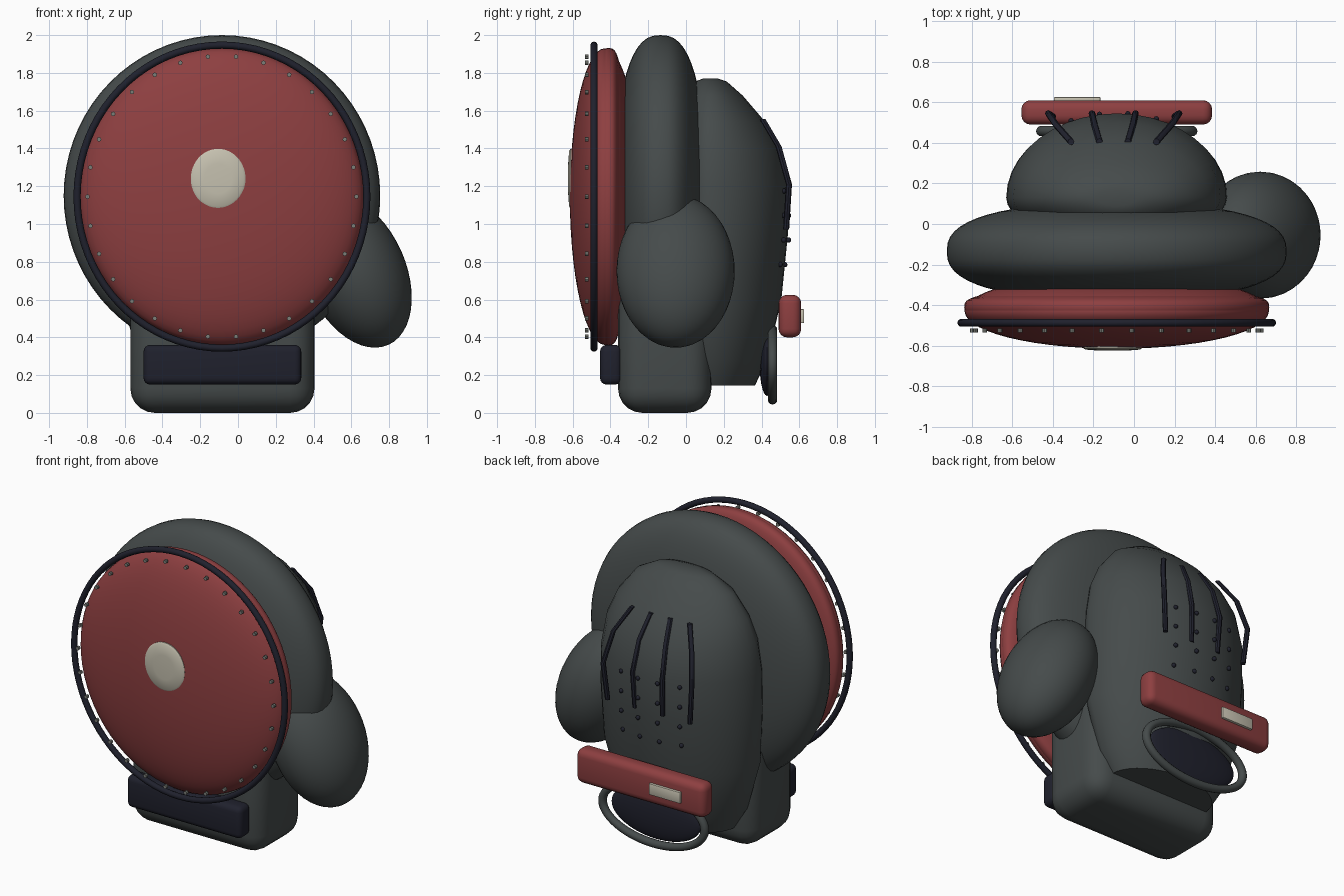
import bpy, bmesh, math
from math import sin, cos, pi, tau, radians
from mathutils import Matrix

cube = bpy.data.objects.get("Cube")
if cube:
    bpy.data.objects.remove(cube, do_unlink=True)


def material(name, rgb):
    m = bpy.data.materials.new(name)
    m.use_nodes = True
    m.diffuse_color = (*rgb, 1)
    bsdf = next(n for n in m.node_tree.nodes if n.type == 'BSDF_PRINCIPLED')
    bsdf.inputs["Base Color"].default_value = (*rgb, 1)
    return m


GREY = material("charcoal grey", (0.060, 0.070, 0.070))
RED = material("brick red", (0.27, 0.050, 0.052))
NAVY = material("dark navy", (0.014, 0.015, 0.026))
CREAM = material("cream", (0.56, 0.53, 0.43))
STEEL = material("stud grey", (0.20, 0.21, 0.19))
CX = -0.085   # middle of the main body


def finish(name, bm, mat, angle=40):
    bmesh.ops.recalc_face_normals(bm, faces=bm.faces[:])
    me = bpy.data.meshes.new(name)
    bm.to_mesh(me)
    bm.free()
    me.materials.append(mat)
    ob = bpy.data.objects.new(name, me)
    bpy.context.collection.objects.link(ob)
    bpy.ops.object.select_all(action='DESELECT')
    ob.select_set(True)
    bpy.context.view_layer.objects.active = ob
    bpy.ops.object.shade_smooth_by_angle(angle=radians(angle))
    return ob


def loft(name, rings, mat, angle=40):
    """Skin a list of equal-length rings of points and cap both ends."""
    bm = bmesh.new()
    rows = [[bm.verts.new(p) for p in ring] for ring in rings]
    n = len(rows[0])
    for a, b in zip(rows, rows[1:]):
        for i in range(n):
            j = (i + 1) % n
            bm.faces.new((a[i], a[j], b[j], b[i]))
    bm.faces.new(rows[0])
    bm.faces.new(rows[-1])
    return finish(name, bm, mat, angle)


def disc(name, x, z, rx, rz, profile, mat, n=72, angle=40):
    """Elliptical turned shape along y; profile holds (y, radius factor)."""
    rings = [[(x + rx * f * cos(tau * i / n), y, z + rz * f * sin(tau * i / n))
              for i in range(n)] for y, f in profile]
    return loft(name, rings, mat, angle)


def pillow(y, half, power, steps=28):
    """Rounded profile: a superellipse through the thickness."""
    out = []
    for k in range(steps + 1):
        t = pi * (0.006 + 0.988 * k / steps)
        c = cos(t)
        out.append((y - half * math.copysign(abs(c) ** (2 / power), c),
                    sin(t) ** (2 / power)))
    return out


def box(name, lo, hi, bevel, mat, segments=4):
    bm = bmesh.new()
    size = [b - a for a, b in zip(lo, hi)]
    mid = [(a + b) / 2 for a, b in zip(lo, hi)]
    bmesh.ops.create_cube(bm, size=1, matrix=Matrix.Translation(mid) @ Matrix.Diagonal((*size, 1)))
    bmesh.ops.bevel(bm, geom=bm.edges[:], offset=bevel, segments=segments,
                    profile=0.5, affect='EDGES')
    return finish(name, bm, mat)


def ellipsoid(name, centre, radii, mat, tilt=0):
    bm = bmesh.new()
    m = Matrix.Translation(centre) @ Matrix.Rotation(radians(tilt), 4, 'Y') @ Matrix.Diagonal((*radii, 1))
    bmesh.ops.create_uvsphere(bm, u_segments=40, v_segments=24, radius=1, matrix=m)
    return finish(name, bm, mat)


def hoop(name, x, y, z, rx, rz, tube, mat, n=80, m=10):
    """Elliptical ring lying in the xz plane."""
    bm = bmesh.new()
    rows = []
    for i in range(n):
        a = tau * i / n
        rows.append([bm.verts.new((x + (rx + tube * cos(b)) * cos(a), y + tube * sin(b),
                                   z + (rz + tube * cos(b)) * sin(a)))
                     for b in (tau * k / m for k in range(m))])
    for i in range(n):
        for k in range(m):
            a, b, l = rows[i], rows[(i + 1) % n], (k + 1) % m
            bm.faces.new((a[k], a[l], b[l], b[k]))
    return finish(name, bm, mat)


# Main rounded body, base block and side pouch
disc("main_body", CX, 1.15, 0.838, 0.85, pillow(-0.135, 0.24, 2.5), GREY)
box("base_block", (-0.57, -0.36, 0), (0.405, 0.135, 0.75), 0.13, GREY, 5)
ellipsoid("side_pouch", (0.622, -0.055, 0.75), (0.265, 0.313, 0.427), GREY, -24)

# Back shell, lofted from bottom to top: height, half width, rear depth
shell = [(0.145, 0.36, 0.365), (0.28, 0.44, 0.43), (0.6, 0.53, 0.505),
         (0.95, 0.545, 0.54), (1.21, 0.54, 0.545), (1.4, 0.51, 0.5),
         (1.54, 0.45, 0.42), (1.68, 0.34, 0.30), (1.755, 0.2, 0.215), (1.77, 0.1, 0.17)]
rings = []
for z, w, back in shell:
    ring = []
    for i in range(40):
        a = tau * i / 40
        depth = (back - 0.13) if sin(a) > 0 else 0.4 * w
        ring.append((CX + w * cos(a), 0.13 + depth * sin(a), z))
    rings.append(ring)
loft("back_shell", rings, GREY, 50)

# Front disc: thick rim, domed face, hoop, centre spot and studs
disc("front_rim", CX, 1.145, 0.752, 0.787, pillow(-0.41, 0.088, 3), RED)
disc("front_dome", CX, 1.145, 0.75, 0.785, pillow(-0.43, 0.185, 2), RED)
hoop("front_hoop", CX, -0.487, 1.145, 0.767, 0.802, 0.019, NAVY)
disc("centre_spot", -0.105, 1.24, 0.145, 0.158,
     [(-0.58, 1), (-0.612, 1), (-0.619, 0.93), (-0.624, 0.5)], CREAM, 48)

bm = bmesh.new()
for i in range(30):
    a = tau * i / 30
    m = (Matrix.Translation((CX + 0.712 * cos(a), -0.525, 1.145 + 0.745 * sin(a)))
         @ Matrix.Rotation(pi / 2, 4, 'X'))
    bmesh.ops.create_cone(bm, cap_ends=True, segments=8, radius1=0.012, radius2=0.012,
                          depth=0.02, matrix=m)
finish("rim_studs", bm, STEEL)

# Front plate on the base
box("front_plate", (-0.5, -0.455, 0.15), (0.335, -0.34, 0.36), 0.035, NAVY)

# Rear bar with its label, and the oval opening with a hoop below
box("rear_bar", (-0.555, 0.49, 0.4), (0.385, 0.61, 0.625), 0.045, RED)
box("rear_label", (-0.395, 0.6, 0.475), (-0.165, 0.626, 0.55), 0.006, CREAM, 2)
ellipsoid("rear_oval", (CX, 0.43, 0.255), (0.325, 0.04, 0.165), NAVY)
hoop("rear_hoop", CX, 0.458, 0.255, 0.372, 0.185, 0.026, GREY)

# Four bent straps fanning down the back
path = [(0.14, 0.405, 1.555), (0.19, 0.49, 1.41), (0.215, 0.545, 1.21), (0.2, 0.53, 0.97)]
for k in range(4):
    side = k - 1.5
    rings = [[(-0.1 + side * s + 0.016 * cos(a), y + 0.016 * sin(a), z)
              for a in (tau * i / 8 for i in range(8))] for s, y, z in path]
    loft(f"back_strap_{k + 1}", rings, NAVY)

# Grid of small studs on the back
bm = bmesh.new()
for col in range(4):
    for row in range(4):
        x = -0.1 + (col - 1.5) * 0.14
        z = 0.785 + 0.13 * row
        back = 0.13 + (0.395 + 0.02 * min(row, 1)) * math.sqrt(1 - ((x - CX) / 0.545) ** 2)
        bmesh.ops.create_uvsphere(bm, u_segments=10, v_segments=6, radius=0.014,
                                  matrix=Matrix.Translation((x, back, z)))
finish("back_studs", bm, NAVY)
